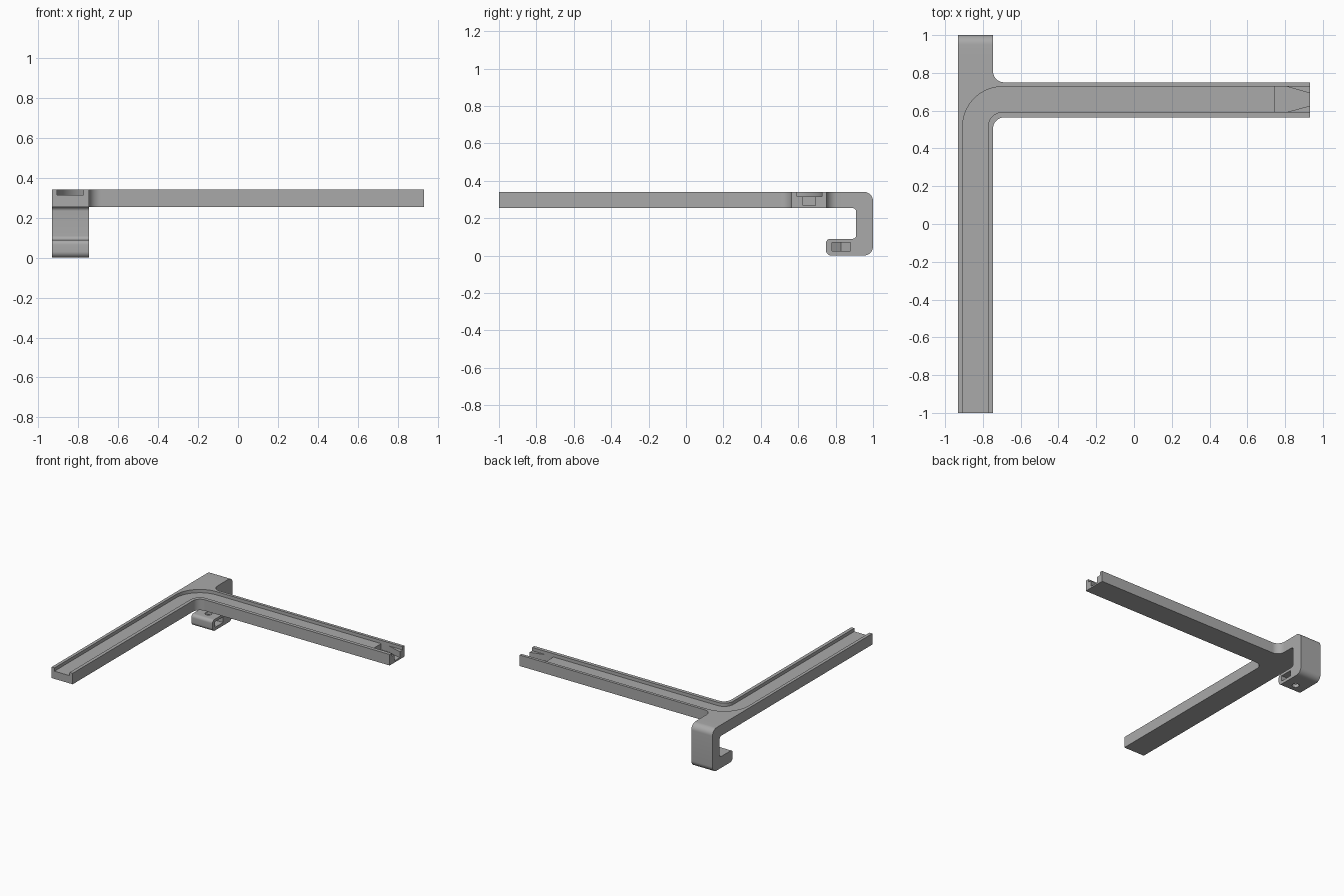
import bpy, bmesh, math
from mathutils import Vector

cube = bpy.data.objects.get("Cube")
if cube:
    bpy.data.objects.remove(cube, do_unlink=True)

grey = bpy.data.materials.new("plain grey")
grey.use_nodes = True
colour = (0.4, 0.4, 0.4, 1)
grey.diffuse_color = colour
grey.node_tree.nodes["Principled BSDF"].inputs["Base Color"].default_value = colour

# Overall sizes
X0, X1 = -0.932, 0.932          # outer edges in x
XI = -0.747                     # inner edge of the long arm
Y0, Y1 = 0.565, 0.75            # edges of the side arm
TOP, UNDER, FLOOR = 0.341, 0.254, 0.315
LIP_X, LIP_Y = (X0 + XI) / 2, 0.83


def rounded(points, steps=10):
    """Replace each (u, v, radius) corner by a tangent arc."""
    out = []
    for i, (u, v, r) in enumerate(points):
        p = Vector((u, v))
        if not r:
            out.append(p)
            continue
        a = (Vector(points[i - 1][:2]) - p).normalized()
        b = (Vector(points[(i + 1) % len(points)][:2]) - p).normalized()
        half = a.angle(b) / 2
        centre = p + (a + b).normalized() * (r / math.sin(half))
        start = p + a * (r / math.tan(half)) - centre
        end = p + b * (r / math.tan(half)) - centre
        sweep = start.angle_signed(end)
        for k in range(steps + 1):
            t = -sweep * k / steps
            c, s = math.cos(t), math.sin(t)
            out.append(centre + Vector((start.x * c - start.y * s,
                                        start.x * s + start.y * c)))
    return out


def prism(name, points, low, high, axis="z"):
    """Extrude an outline along z (outline in xy) or x (outline in yz)."""
    place = (lambda p, d: (p.x, p.y, d)) if axis == "z" else (lambda p, d: (d, p.x, p.y))
    bm = bmesh.new()
    face = bm.faces.new([bm.verts.new(place(p, low)) for p in rounded(points)])
    moved = bmesh.ops.extrude_face_region(bm, geom=[face])["geom"]
    shift = Vector(place(Vector((0, 0)), high - low))
    bmesh.ops.translate(bm, vec=shift, verts=[v for v in moved if isinstance(v, bmesh.types.BMVert)])
    bmesh.ops.recalc_face_normals(bm, faces=bm.faces)
    mesh = bpy.data.meshes.new(name)
    bm.to_mesh(mesh)
    bm.free()
    mesh.materials.append(grey)
    obj = bpy.data.objects.new(name, mesh)
    bpy.context.collection.objects.link(obj)
    return obj


def ring(radius, count):
    return [(LIP_X + radius * math.cos(math.tau * k / count),
             LIP_Y + radius * math.sin(math.tau * k / count), 0) for k in range(count)]


# L-shaped frame with filleted junction
frame = prism("bracket_frame", [
    (X0, -1, 0), (XI, -1, 0), (XI, Y0, 0.062), (X1, Y0, 0), (X1, Y1, 0),
    (XI, Y1, 0.06), (XI, 0.88, 0), (X0, 0.88, 0)], UNDER, TOP)

# Hook that turns down and back under the frame
hook = prism("rear_hook", [
    (0.85, TOP, 0), (1, TOP, 0.05), (1, 0, 0.05), (0.748, 0, 0.03),
    (0.748, 0.09, 0.025), (0.91, 0.09, 0.02), (0.91, UNDER, 0.02), (0.85, UNDER, 0)],
    X0, XI, "x")

# Channel following both arms
channel = prism("channel_cutter", [
    (-0.907, -1.1, 0), (-0.774, -1.1, 0), (-0.774, 0.593, 0.08), (1.1, 0.593, 0),
    (1.1, 0.727, 0), (-0.907, 0.727, 0.21)], FLOOR, 0.5)

# Deep pocket narrowing towards the open end of the side arm
pocket = prism("pocket_cutter", [
    (0.745, 0.593, 0), (0.81, 0.593, 0), (X1, 0.626, 0), (1.1, 0.626, 0),
    (1.1, 0.692, 0), (X1, 0.692, 0), (0.81, 0.727, 0), (0.745, 0.727, 0)], 0.267, FLOOR + 0.01)

# Nut slot in the hook lip, ending in a hexagon, and the screw hole
nut = ring(0.0577, 6)
slot = prism("nut_slot_cutter", [
    (-0.6, nut[1][1], 0), nut[2], nut[3], nut[4], (-0.6, nut[5][1], 0)], 0.025, 0.069)
hole = prism("screw_hole_cutter", ring(0.026, 24), -0.1, 0.15)

for tool, mode in ((hook, "UNION"), (channel, "DIFFERENCE"), (pocket, "DIFFERENCE"),
                   (slot, "DIFFERENCE"), (hole, "DIFFERENCE")):
    bpy.context.view_layer.objects.active = frame
    mod = frame.modifiers.new(tool.name, "BOOLEAN")
    mod.object, mod.operation, mod.solver = tool, mode, "EXACT"
    bpy.ops.object.modifier_apply(modifier=mod.name)
    bpy.data.objects.remove(tool, do_unlink=True)

bpy.ops.object.select_all(action="DESELECT")
frame.select_set(True)
bpy.ops.object.shade_smooth_by_angle(angle=math.radians(25))
